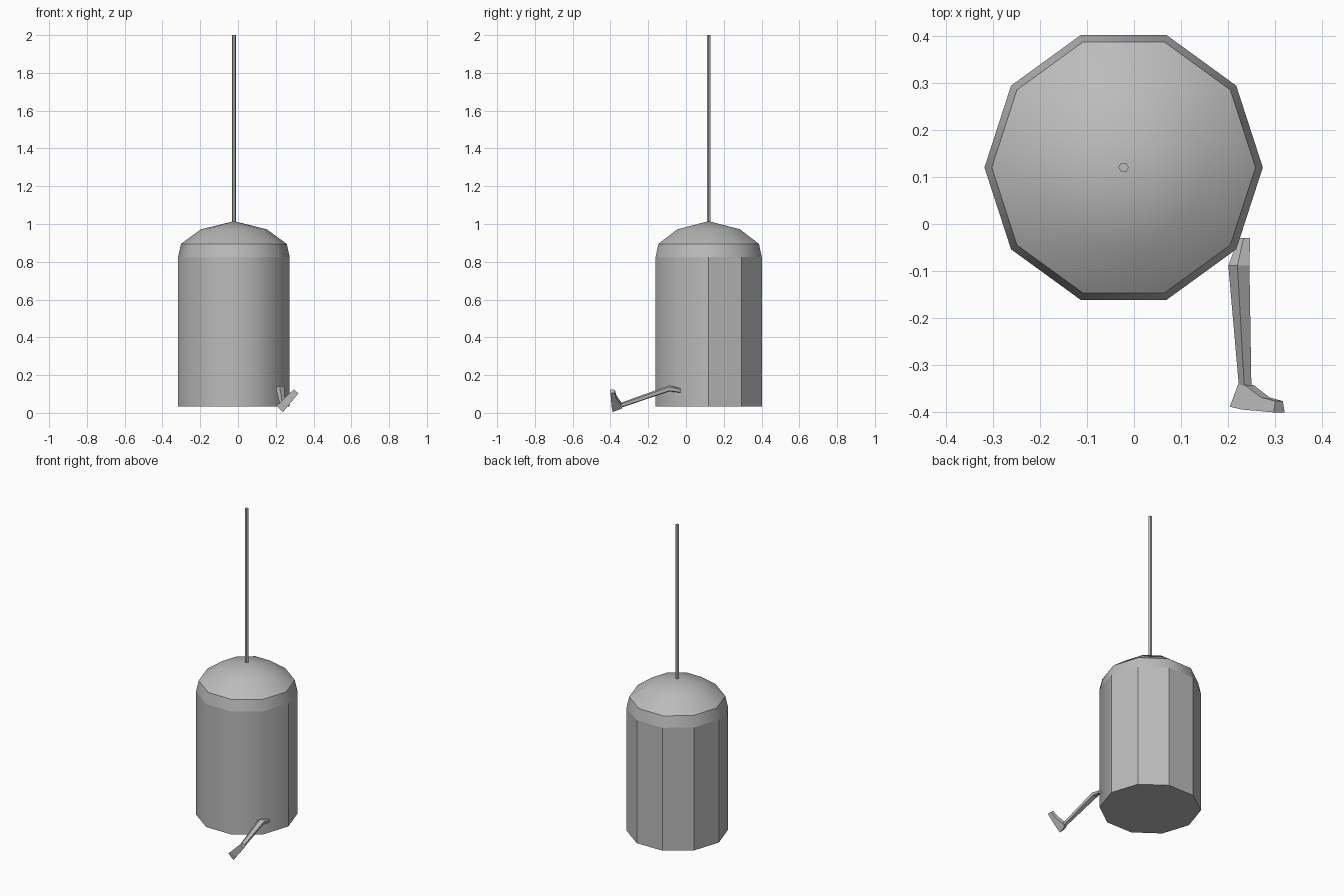
import bpy, math
from mathutils import Vector

if "Cube" in bpy.data.objects:
    bpy.data.objects.remove(bpy.data.objects["Cube"])

grey = bpy.data.materials.new("mid_grey")
grey.diffuse_color = (0.5, 0.5, 0.5, 1)
grey.use_nodes = True
grey.node_tree.nodes["Principled BSDF"].inputs["Base Color"].default_value = grey.diffuse_color
CX, CY = -0.022, 0.12


def loft(name, rings):
    """Skin between equal-sized vertex rings; one-point rings become tips."""
    verts, faces, idx = [], [], []
    for r in rings:
        idx.append(list(range(len(verts), len(verts) + len(r))))
        verts += [tuple(p) for p in r]
    for a, b in zip(idx, idx[1:]):
        n = len(a)
        for i in range(n):
            j = (i + 1) % n
            if len(b) == 1:
                faces.append((a[i], a[j], b[0]))
            else:
                faces.append((a[i], a[j], b[j], b[i]))
    faces.append(tuple(reversed(idx[0])))
    if len(idx[-1]) > 1:
        faces.append(tuple(idx[-1]))
    me = bpy.data.meshes.new(name)
    me.from_pydata(verts, [], faces)
    me.materials.append(grey)
    ob = bpy.data.objects.new(name, me)
    bpy.context.collection.objects.link(ob)
    # consistent outward normals
    import bmesh
    bm = bmesh.new()
    bm.from_mesh(me)
    bmesh.ops.recalc_face_normals(bm, faces=bm.faces)
    bm.to_mesh(me)
    bm.free()
    return ob


def ring(r, z, n=10):
    return [(CX + r * math.cos(2 * math.pi * i / n),
             CY + r * math.sin(2 * math.pi * i / n), z) for i in range(n)]


# ten-sided drum with shoulder and dome
body = loft("body", [ring(0.2955, 0.035), ring(0.2955, 0.825), ring(0.28, 0.895),
                     ring(0.174, 0.972), [(CX, CY, 1.015)]])
me = body.data
for p in me.polygons:
    p.use_smooth = True
for e in me.edges:
    a, b = (me.vertices[i].co for i in e.vertices)
    level = abs(a.z - b.z) < 1e-4
    if level:
        e.use_edge_sharp = a.z < 0.93          # rims
    else:                                      # back of the drum is faceted
        e.use_edge_sharp = a.z < 0.83 and b.z < 0.83 and a.y > CY - 0.01

# antenna rod
loft("rod", [ring(0.011, 0.99, 6), ring(0.011, 2.0, 6)])


# leg: five-sided limb from hip over the knee to the ankle
def limb_ring(c, rx, rz, n=5):
    return [(c[0] + rx * math.cos(2 * math.pi * i / n + 0.5), c[1],
             c[2] + rz * math.sin(2 * math.pi * i / n + 0.5)) for i in range(n)]


loft("leg", [limb_ring((0.235, -0.03, 0.118), 0.013, 0.012),
             limb_ring((0.224, -0.088, 0.129), 0.024, 0.017),
             limb_ring((0.237, -0.35, 0.038), 0.014, 0.014)])

# foot: tapered block, sole upright and toes turned outwards
along = Vector((0.68, 0, 0.73))
across = Vector((0.73, 0, -0.68))
heel = Vector((0.221, 0, 0.021))
sections = []
for d, w, sole, top, tw in ((0.0, 0.024, -0.388, -0.342, 0.014),
                            (0.035, 0.021, -0.394, -0.342, 0.013),
                            (0.085, 0.019, -0.397, -0.368, 0.012),
                            (0.128, 0.016, -0.4, -0.376, 0.011)):
    c = heel + along * d
    pts = []
    for half, y in ((-w, sole), (w, sole), (tw, top), (-tw, top)):
        p = c + across * half
        # the heel leans in toward the ankle
        if d == 0 and y == top:
            p += along * 0.014
        pts.append((p.x, y, max(p.z, 0.0)))
    sections.append(pts)
loft("foot", sections)
